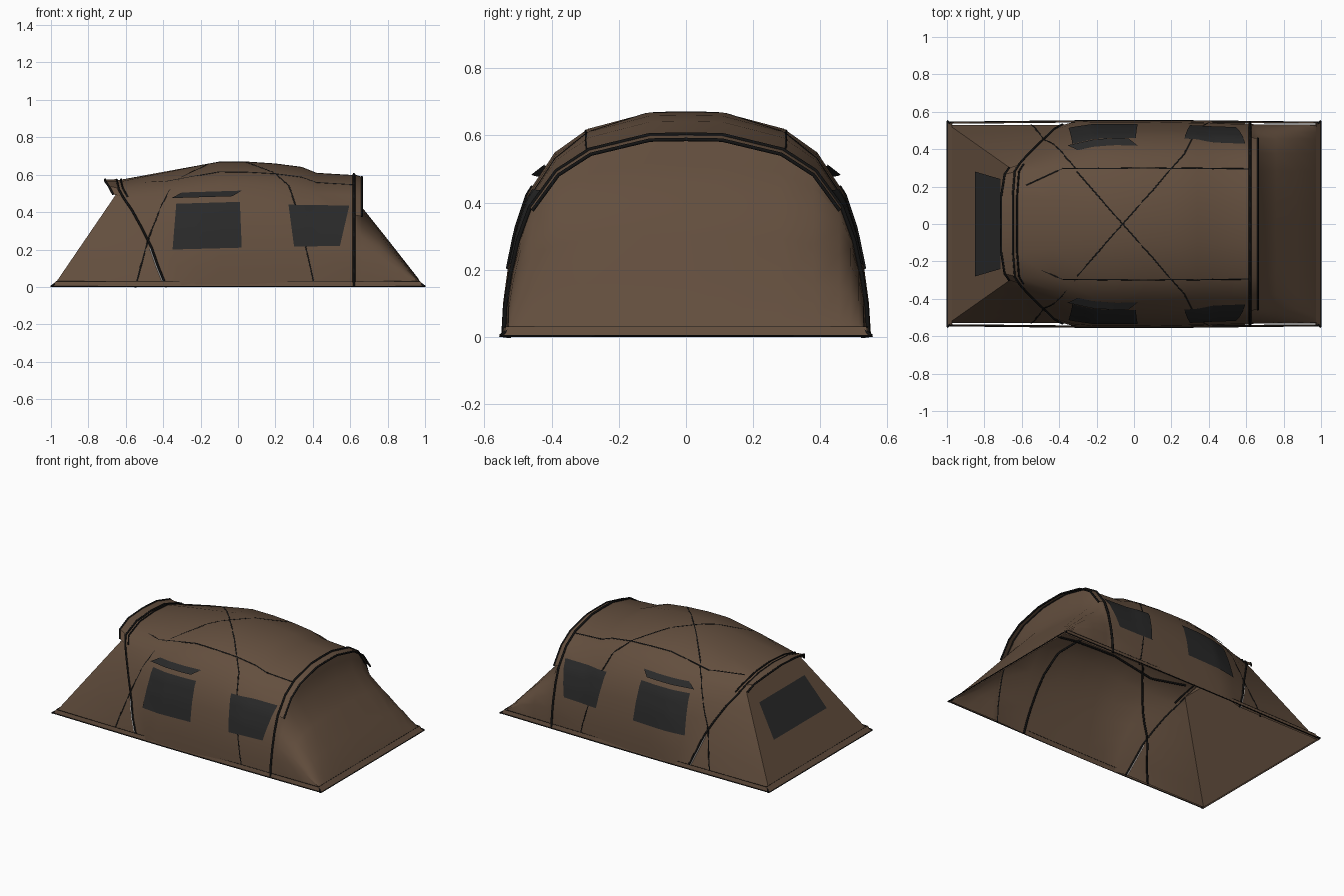
import bpy, bmesh, math
from mathutils import Vector
from mathutils.bvhtree import BVHTree

if "Cube" in bpy.data.objects:
    bpy.data.objects.remove(bpy.data.objects["Cube"])


def material(name, rgb):
    m = bpy.data.materials.new(name)
    m.use_nodes = True
    m.diffuse_color = (*rgb, 1)
    b = m.node_tree.nodes["Principled BSDF"]
    b.inputs["Base Color"].default_value = (*rgb, 1)
    b.inputs["Roughness"].default_value = 0.8
    return m


BROWN = material("brown fabric", (0.125, 0.077, 0.048))
MESH = material("dark window mesh", (0.022, 0.022, 0.022))
BLACK = material("black pole", (0.006, 0.006, 0.006))
WHITE = material("white zip", (0.75, 0.75, 0.75))


def finish(name, bm, mat, angle=35):
    me = bpy.data.meshes.new(name)
    bm.to_mesh(me)
    me.materials.append(mat)
    for p in me.polygons:
        p.use_smooth = True
    me.set_sharp_from_angle(angle=math.radians(angle))
    ob = bpy.data.objects.new(name, me)
    bpy.context.collection.objects.link(ob)
    return ob


def loft(bm, rows):
    grid = [[bm.verts.new(p) for p in r] for r in rows]
    for a, b in zip(grid, grid[1:]):
        for i in range(len(a) - 1):
            bm.faces.new((a[i], a[i + 1], b[i + 1], b[i]))


def clean(bm):
    bmesh.ops.remove_doubles(bm, verts=bm.verts, dist=0.0005)
    bmesh.ops.dissolve_degenerate(bm, edges=bm.edges, dist=0.0005)
    bmesh.ops.recalc_face_normals(bm, faces=bm.faces)


def tube(name, pts, r, mat=BLACK, cyclic=False):
    cu = bpy.data.curves.new(name, "CURVE")
    cu.dimensions = "3D"
    cu.bevel_depth, cu.bevel_resolution = r, 1
    cu.use_fill_caps = True
    sp = cu.splines.new("POLY")
    sp.points.add(len(pts) - 1)
    for q, p in zip(sp.points, pts):
        q.co = (*p, 1)
    sp.use_cyclic_u = cyclic
    cu.materials.append(mat)
    ob = bpy.data.objects.new(name, cu)
    bpy.context.collection.objects.link(ob)


def flip(p):
    return Vector((p[0], -p[1], p[2]))


def mirrored(half):
    half = [Vector(p) for p in half]
    return half + [flip(p) for p in half[-2::-1]]


# Arch profile, ground to crown, as fractions of half width and height
PROFILE = [(1, 0), (.99, .15), (.965, .3), (.92, .48), (.855, .64),
           (.71, .82), (.53, .925), (.2, .997), (0, 1)]


def arch(x, w, h, k=1):
    return mirrored([(x, w * y, h * z ** k) for y, z in PROFILE])


# Leaning arch at the narrow end
LEAN = [(-.38, .53, 0), (-.425, .505, .11), (-.46, .47, .21), (-.51, .425, .31),
        (-.565, .37, .41), (-.61, .32, .475), (-.635, .28, .52),
        (-.645, .15, .56), (-.645, 0, .57)]
lean = mirrored(LEAN)

# Main shell: leaning arch, roof bulge, porch arch, sloping porch front
start = arch(-.22, .55, .648)
middle = [a.lerp(b, .5) for a, b in zip(lean, start)]
middle = [Vector((p.x, p.y * 1.02, p.z)) for p in middle]
rows = [lean, middle, start]
for x, w, h in [(-.1, .55, .67), (.05, .55, .67), (.2, .548, .66),
                (.34, .545, .642), (.42, .543, .61), (.62, .538, .598)]:
    rows.append(arch(x, w, h))
for x, h, k in [(.64, .52, .8), (.66, .43, .65), (.76, .305, .5),
                (.87, .165, .35), (.96, .05, .25), (.99, 0, 1)]:
    rows.append(arch(x, .533, h, k))
bm = bmesh.new()
loft(bm, rows)

# Narrow end: side triangles and a trapezoid panel closed by the arch top
foot, corner = Vector((-.99, .53, 0)), Vector(LEAN[6])
edge = [foot.lerp(corner, p[2] / corner.z) for p in LEAN[:7]]
loft(bm, [edge, [Vector(p) for p in LEAN[:7]]])
loft(bm, [[flip(p) for p in edge], [flip(p) for p in LEAN[:7]]])
loft(bm, [edge, [flip(p) for p in edge]])
bm.faces.new([bm.verts.new(p) for p in lean[6:11]])
clean(bm)
finish("tent_shell", bm, BROWN)
bvh = BVHTree.FromBMesh(bm)

# Ground skirt with hem and seam
outer = [(-1, -.545, 0), (-.2, -.553, 0), (.2, -.553, 0), (1, -.545, 0),
         (1, .545, 0), (.2, .553, 0), (-.2, .553, 0), (-1, .545, 0)]
inner = [(x * .973, y * .985, .03) for x, y, z in outer]
bm = bmesh.new()
loft(bm, [outer + outer[:1], inner + inner[:1]])
clean(bm)
finish("ground_skirt", bm, BROWN)
tube("skirt_hem", [(x, y, .003) for x, y, z in outer], .003, cyclic=True)
tube("skirt_seam", inner, .0012, cyclic=True)
for sx in (-1, 1):
    for sy in (-1, 1):
        tube("corner_peg_loop", [(sx * .975, sy * .53, .02), (sx * .998, sy * .552, .004)], .005)


# Panels laid over the shell along a direction
def patch(name, corners, direction, mat, low=.006, high=.006, nu=14, nv=8):
    d = Vector(direction)
    a, b, c, e = [Vector(p) for p in corners]
    rows = []
    for j in range(nv + 1):
        v = j / nv
        row = []
        for i in range(nu + 1):
            u = i / nu
            p = a.lerp(b, u).lerp(e.lerp(c, u), v)
            hit = bvh.ray_cast(p - d * 2, d)[0]
            row.append((hit or p) - d * (low + (high - low) * v))
        rows.append(row)
    bm = bmesh.new()
    loft(bm, rows)
    bm.normal_update()
    if sum(f.normal.dot(d) for f in bm.faces) > 0:
        bmesh.ops.reverse_faces(bm, faces=bm.faces)
    finish(name, bm, mat)


for side, s in (("right", -1), ("left", 1)):
    def wall(*xz):
        return [(x, 0, z) for x, z in xz]
    d = (0, -s, 0)
    patch(side + "_wide_window", wall((-.35, .2), (.02, .21), (.01, .455), (-.33, .445)), d, MESH)
    patch(side + "_porch_window", wall((.3, .215), (.545, .22), (.595, .435), (.27, .44)), d, MESH)
    patch(side + "_vent_flap", wall((-.355, .475), (-.03, .485), (.02, .515), (-.3, .505)),
          d, MESH, low=.025, nv=2)
patch("end_window", [(0, -.28, .215), (0, .28, .215), (0, .24, .415), (0, -.24, .415)],
      (1, 0, 0), MESH)


# Poles following the shell
def snapped(pts, reach=.035, lift=.004, n=6):
    out = []
    pts = [Vector(p) for p in pts]
    for a, b in zip(pts, pts[1:]):
        out += [a.lerp(b, i / n) for i in range(n)]
    out.append(pts[-1])
    res = []
    for p in out:
        q, nrm, _, dist = bvh.find_nearest(p)
        res.append(q + nrm * lift if dist < reach else p)
    return res


DIAGONAL = [(-.55, .55, 0), (-.48, .46, .27), (-.44, .43, .35), (-.38, .37, .48),
            (-.3, .275, .58), (-.2, .16, .64), (-.06, 0, .67), (.1, -.18, .65),
            (.2, -.3, .61), (.27, -.38, .55), (.3, -.45, .47), (.33, -.49, .35),
            (.37, -.53, .18), (.41, -.545, 0)]
RAIL = [(-.58, .21, .56), (-.38, .3, .57), (-.1, .3, .62), (.2, .3, .61),
        (.34, .3, .59), (.42, .3, .565), (.62, .3, .555)]
for s, side in ((1, "left"), (-1, "right")):
    turn = (lambda p: Vector(p)) if s > 0 else flip
    tube(side + "_diagonal_pole", [turn(p) for p in snapped(DIAGONAL)], .006)
    tube(side + "_roof_rail", [turn(p) for p in snapped(RAIL, .08)], .006)
    tube(side + "_door_zip", [turn(p) + Vector((-.012, 0, 0)) for p in LEAN[:3]], .003, WHITE)
tube("porch_arch_pole", arch(.62, .543, .603), .007)
tube("leaning_arch_pole", [p * 1.005 for p in lean], .006)
tube("leaning_arch_seam", [p + Vector((.02, 0, .006)) for p in lean[5:12]], .005)


# Rain visors over both ends
def visor(name, back, front):
    bm = bmesh.new()
    loft(bm, [back, front])
    clean(bm)
    finish(name, bm, BROWN)
    tube(name + "_hem", front, .006)


visor("porch_visor", arch(.62, .543, .603)[4:13], arch(.662, .535, .588)[4:13])
visor("end_visor", [p + Vector((0, 0, .006)) for p in lean[5:12]],
      mirrored([(-.668, .3, .495), (-.692, .265, .54), (-.71, .15, .566), (-.71, 0, .575)]))
